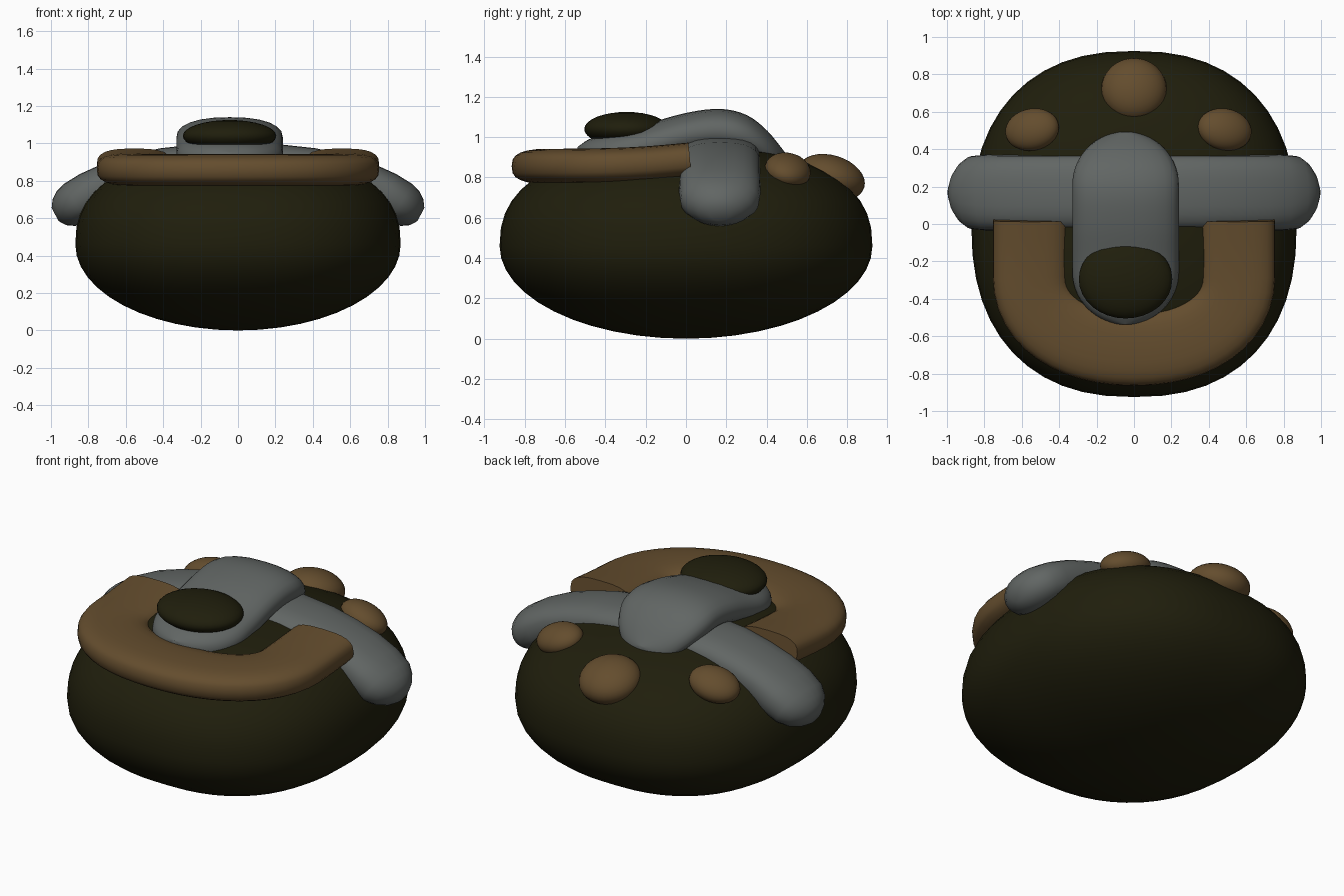
import bpy, bmesh, math
from mathutils import Vector

if "Cube" in bpy.data.objects:
    bpy.data.objects.remove(bpy.data.objects["Cube"])


def material(name, rgb):
    m = bpy.data.materials.new(name)
    m.diffuse_color = (*rgb, 1)
    m.use_nodes = True
    m.node_tree.nodes["Principled BSDF"].inputs["Base Color"].default_value = m.diffuse_color
    return m


OLIVE = material("dark olive", (0.0140, 0.0130, 0.0037))
BROWN = material("brown", (0.127, 0.074, 0.027))
GREY = material("grey", (0.120, 0.132, 0.127))


def finish(name, bm, mat):
    bmesh.ops.recalc_face_normals(bm, faces=bm.faces)
    me = bpy.data.meshes.new(name)
    bm.to_mesh(me)
    bm.free()
    me.materials.append(mat)
    ob = bpy.data.objects.new(name, me)
    bpy.context.collection.objects.link(ob)
    bpy.ops.object.select_all(action='DESELECT')
    ob.select_set(True)
    bpy.context.view_layer.objects.active = ob
    bpy.ops.object.shade_smooth_by_angle(angle=math.radians(50))
    return ob


def blob(name, loc, radii, mat, rot=(0, 0, 0), seg=32, rings=16):
    bm = bmesh.new()
    bmesh.ops.create_uvsphere(bm, u_segments=seg, v_segments=rings, radius=1)
    for v in bm.verts:
        v.co = Vector(a * b for a, b in zip(v.co, radii))
    ob = finish(name, bm, mat)
    ob.location, ob.rotation_euler = loc, rot
    return ob


def power(c, e):
    return math.copysign(abs(c) ** e, c)


def loft(name, stations, mat, expo=0.8, sides=24, upright=False):
    """Sweep a rounded section; each station is (centre, half width, half thickness)."""
    bm = bmesh.new()
    pts = [Vector(s[0]) for s in stations]
    loops = []
    for i, (p, w, h, *e) in enumerate(stations):
        ex = e[0] if e else expo
        t = (pts[min(i + 1, len(pts) - 1)] - pts[max(i - 1, 0)]).normalized()
        if upright:
            t = Vector((t.x, t.y, 0)).normalized()
        side = t.cross(Vector((0, 0, 1))).normalized()
        up = side.cross(t)
        loops.append([bm.verts.new(pts[i] + side * w * power(math.cos(a), ex)
                                   + up * h * power(math.sin(a), ex))
                      for a in (2 * math.pi * k / sides for k in range(sides))])
    for a, b in zip(loops, loops[1:]):
        for k in range(sides):
            n = (k + 1) % sides
            bm.faces.new((a[k], a[n], b[n], b[k]))
    bm.faces.new(loops[0])
    bm.faces.new(loops[-1])
    return finish(name, bm, mat)


def interp(table, x):
    """Smooth interpolation (Catmull-Rom) through a short table of (x, value)."""
    x = min(max(x, table[0][0]), table[-1][0])
    for i in range(len(table) - 1):
        (x0, y0), (x1, y1) = table[i], table[i + 1]
        if x <= x1:
            ya = table[max(i - 1, 0)]
            yb = table[min(i + 2, len(table) - 1)]
            m0 = (y1 - ya[1]) / (x1 - ya[0])
            m1 = (yb[1] - y0) / (yb[0] - x0)
            d = x1 - x0
            u = (x - x0) / d
            return ((2*u**3 - 3*u**2 + 1) * y0 + (u**3 - 2*u**2 + u) * d * m0
                    + (3*u**2 - 2*u**3) * y1 + (u**3 - u**2) * d * m1)


# Round body: slightly squared plan, plain bowl below, fuller and flatter dome above
body = blob("body", (0, 0, 0.46), (1, 1, 1), OLIVE, seg=48, rings=24)
for v in body.data.vertices:
    lat = math.asin(max(-1, min(1, v.co.z)))
    lon = math.atan2(v.co.y, v.co.x)
    e = 2 / 2.4 if lat > 0 else 1
    r = max(0, math.cos(lat)) ** e
    v.co.x = 0.87 * r * power(math.cos(lon), 2 / 2.35)
    v.co.y = 0.925 * r * power(math.sin(lon), 2 / 2.35)
    v.co.z = (0.495 if lat > 0 else 0.46) * power(math.sin(lat), e)

# U-shaped collar lying on the front of the body
rise = [(-0.67, 0.855), (-0.45, 0.857), (-0.2, 0.867), (0.03, 0.887)]
path = [(-0.555, 0.02), (-0.555, -0.08), (-0.555, -0.18)]
for k in range(25):
    a = math.pi * k / 24
    path.append((-0.555 * power(math.cos(a), 0.92), -0.28 - 0.385 * math.sin(a) ** 0.92))
path += [(-x, y) for x, y in reversed(path[:3])]
loft("collar", [((x, y, interp(rise, y)), 0.2, 0.087) for x, y in path], BROWN, 0.7)

# Cross bar draped over the body, drooping to blunt points at both ends
half = [((0.0, 0.89), 0.20, 0.11), ((0.2, 0.887), 0.20, 0.11), ((0.4, 0.865), 0.20, 0.11),
        ((0.55, 0.83), 0.20, 0.11), ((0.68, 0.785), 0.20, 0.115),
        ((0.79, 0.73), 0.203, 0.12, 0.8), ((0.87, 0.68), 0.195, 0.12, 0.9),
        ((0.92, 0.65), 0.16, 0.105, 1.0), ((0.955, 0.632), 0.11, 0.078, 1.0),
        ((0.978, 0.62), 0.05, 0.04, 1.0)]
right = [((x, 0.168, z), *rest) for (x, z), *rest in half]
left = [((-p[0], p[1], p[2]), *rest) for p, *rest in reversed(right[1:])]
loft("cross_bar", left + right, GREY, 0.75)

# Arched tongue over the cross bar, with rounded ends
top = [(-0.54, 0.95), (-0.48, 0.99), (-0.35, 1.03), (-0.2, 1.065), (0.0, 1.12),
       (0.17, 1.14), (0.3, 1.11), (0.4, 1.035), (0.495, 0.92)]
stations = []
for k in range(41):
    y = -0.0225 - 0.5165 * math.cos(math.pi * (0.02 + 0.96 * k / 40))
    over = max(0, abs(y + 0.0225) - 0.2315) / 0.285
    r = math.sqrt(max(0.001, 1 - over * over))
    h = 0.03 + 0.08 * r
    stations.append(((-0.045, y, interp(top, y) - h), 0.285 * r, h))
loft("tongue", stations, GREY, 0.85, upright=True)

# Dark oval pad on the tip of the tongue
blob("pad", (-0.045, -0.295, 1.04), (0.25, 0.21, 0.085), OLIVE)

# Three brown knobs at the back
blob("back_knob", (0, 0.72, 0.80), (0.175, 0.172, 0.11), BROWN, (-0.3, 0, 0))
for name, x, s in (("left_knob", -0.545, -1), ("right_knob", 0.485, 1)):
    blob(name, (x, 0.505, 0.835), (0.148, 0.115, 0.08), BROWN, (-0.3, s * 0.25, -s * 0.15))
